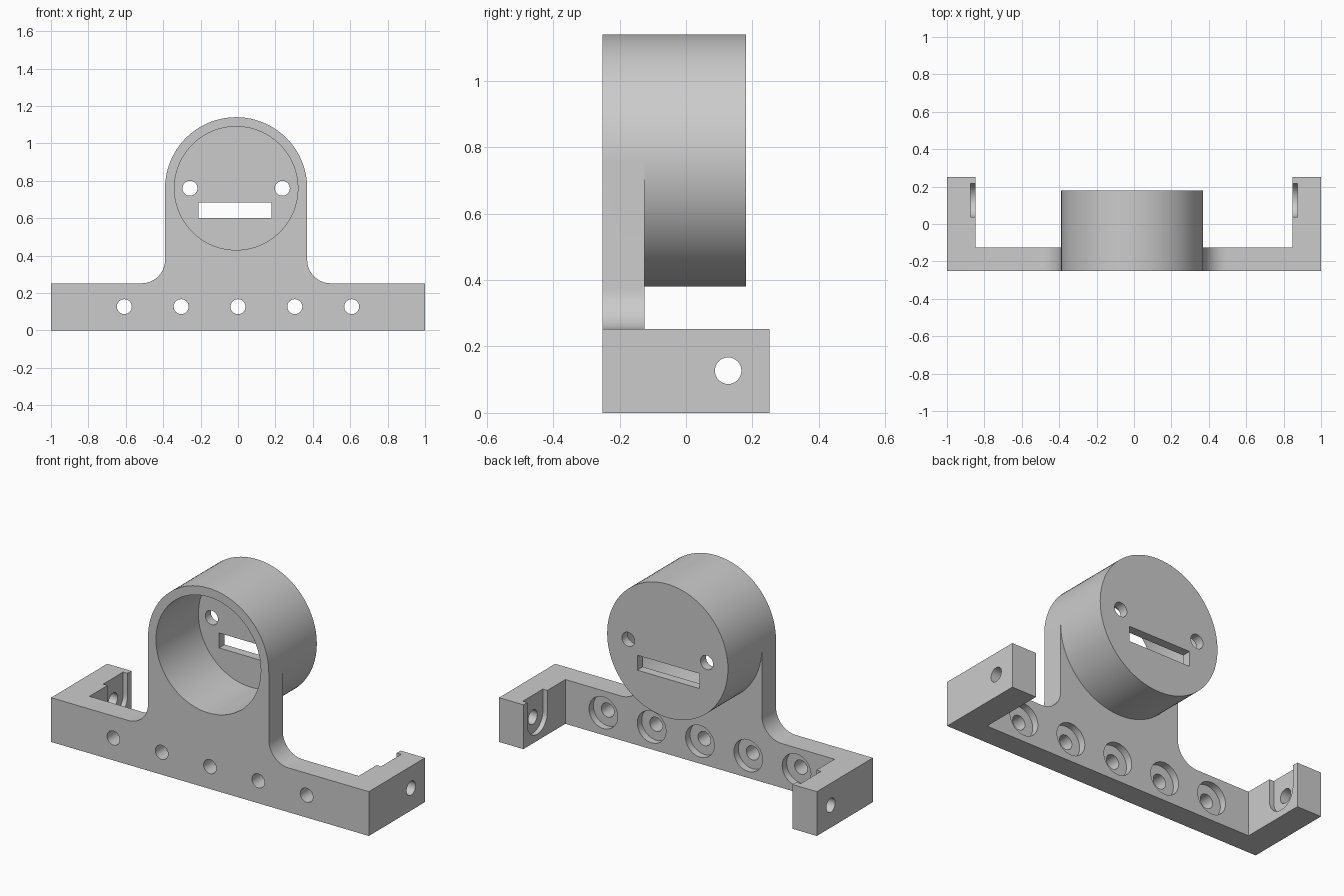
import bpy, bmesh
from math import sin, cos, pi, radians

cube = bpy.data.objects.get("Cube")
if cube:
    bpy.data.objects.remove(cube, do_unlink=True)

grey = bpy.data.materials.new("plain grey")
grey.use_nodes = True
grey.diffuse_color = (0.6, 0.6, 0.6, 1)
grey.node_tree.nodes["Principled BSDF"].inputs["Base Color"].default_value = (0.6, 0.6, 0.6, 1)

# Main dimensions
FRONT, BACK, PLATE_BACK = -0.252, 0.252, -0.125
BAR_H, MID_Z = 0.252, 0.127
CX, CZ, R_OUT, R_IN = -0.01, 0.76, 0.38, 0.33
HOUSING_BACK, FILLET = 0.18, 0.125
HOLE_R, BORE_R = 0.04, 0.09

PLACE = {"X": lambda u, v, d: (d, u, v),
         "Y": lambda u, v, d: (u, d, v),
         "Z": lambda u, v, d: (u, v, d)}


def arc(cu, cv, r, start=0, end=360, n=64):
    closed = end - start == 360
    angles = [radians(start + (end - start) * i / n) for i in range(n if closed else n + 1)]
    return [(cu + r * cos(a), cv + r * sin(a)) for a in angles]


def rect(u0, u1, v0, v1):
    return [(u0, v0), (u1, v0), (u1, v1), (u0, v1)]


def prism(name, outline, axis, d0, d1):
    """Extrude a 2D outline along an axis."""
    bm = bmesh.new()
    face = bm.faces.new([bm.verts.new(PLACE[axis](u, v, d0)) for u, v in outline])
    moved = bmesh.ops.extrude_face_region(bm, geom=[face])["geom"]
    shift = PLACE[axis](0, 0, d1 - d0)
    bmesh.ops.translate(bm, vec=shift, verts=[g for g in moved if isinstance(g, bmesh.types.BMVert)])
    bmesh.ops.recalc_face_normals(bm, faces=bm.faces)
    mesh = bpy.data.meshes.new(name)
    bm.to_mesh(mesh)
    bm.free()
    mesh.materials.append(grey)
    obj = bpy.data.objects.new(name, mesh)
    bpy.context.collection.objects.link(obj)
    return obj


def combine(target, tool, operation):
    """Apply a boolean and remove the tool."""
    bpy.context.view_layer.objects.active = target
    mod = target.modifiers.new("boolean", "BOOLEAN")
    mod.operation, mod.solver, mod.object = operation, "EXACT", tool
    bpy.ops.object.modifier_apply(modifier=mod.name)
    bpy.data.objects.remove(tool, do_unlink=True)


# U-shaped base frame
arm_in = 0.847
bracket = prism("mounting_bracket", [
    (-1, FRONT), (1, FRONT), (1, BACK), (arm_in, BACK), (arm_in, PLATE_BACK),
    (-arm_in, PLATE_BACK), (-arm_in, BACK), (-1, BACK)], "Z", 0, BAR_H)

# Neck plate with filleted feet
left, right, top = CX - R_OUT, CX + R_OUT, BAR_H + FILLET
neck = ([(left - FILLET, BAR_H - 0.05), (right + FILLET, BAR_H - 0.05)]
        + arc(right + FILLET, top, FILLET, 270, 180, 16)
        + [(right, CZ), (left, CZ)]
        + arc(left - FILLET, top, FILLET, 0, -90, 16))
combine(bracket, prism("neck_plate", neck, "Y", FRONT, PLATE_BACK), "UNION")

# Round housing
combine(bracket, prism("housing", arc(CX, CZ, R_OUT, n=96), "Y", FRONT, HOUSING_BACK), "UNION")

# Housing cavity, rear slot and rear holes
cuts = [prism("cavity", arc(CX, CZ, R_IN, n=96), "Y", FRONT - 0.1, HOUSING_BACK - 0.05),
        prism("slot", rect(CX - 0.2, CX + 0.19, 0.60, 0.685), "Y", 0, 0.3)]
for side in (-1, 1):
    cuts.append(prism("rear_hole", arc(CX + side * 0.247, CZ, HOLE_R, n=32), "Y", 0, 0.3))

# Counterbored holes along the bar
for i in range(-2, 3):
    x = i * 0.304
    cuts.append(prism("bar_hole", arc(x, MID_Z, HOLE_R, n=32), "Y", -0.4, -0.1))
    cuts.append(prism("bar_bore", arc(x, MID_Z, BORE_R, n=48), "Y", PLATE_BACK - 0.04, -0.05))

# Arm holes with U-shaped pockets open at the top
pocket = arc(0.127, MID_Z, BORE_R, 180, 360, 32) + [(0.127 + BORE_R, 0.4), (0.127 - BORE_R, 0.4)]
for side in (-1, 1):
    cuts.append(prism("arm_hole", arc(0.127, MID_Z, HOLE_R, n=32), "X", side * 0.7, side * 1.1))
    cuts.append(prism("arm_pocket", pocket, "X", side * 0.8, side * 0.875))

for cut in cuts:
    combine(bracket, cut, "DIFFERENCE")

bpy.ops.object.select_all(action="DESELECT")
bracket.select_set(True)
bpy.context.view_layer.objects.active = bracket
bpy.ops.object.shade_smooth_by_angle(angle=radians(30))
